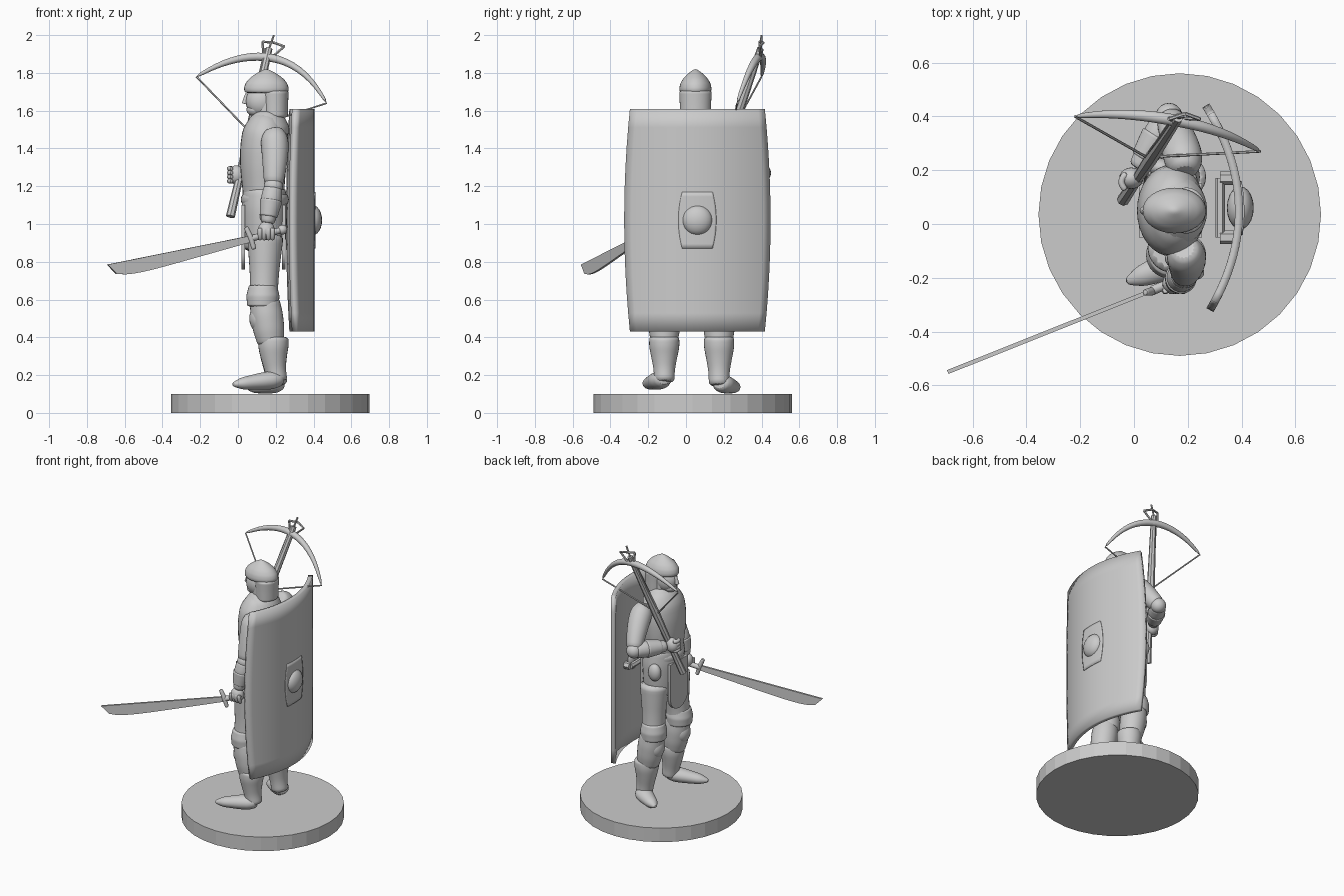
import bpy, bmesh, math
from mathutils import Vector, Matrix

if "Cube" in bpy.data.objects:
    bpy.data.objects.remove(bpy.data.objects["Cube"])

# Single colour
colour = (.6, .6, .6, 1)
grey = bpy.data.materials.new("plain grey")
grey.use_nodes = True
grey.diffuse_color = colour
grey.node_tree.nodes["Principled BSDF"].inputs["Base Color"].default_value = colour


def finish(name, bm, angle=40, rounded=False):
    bmesh.ops.recalc_face_normals(bm, faces=bm.faces)
    mesh = bpy.data.meshes.new(name)
    bm.to_mesh(mesh)
    bm.free()
    mesh.materials.append(grey)
    ob = bpy.data.objects.new(name, mesh)
    bpy.context.collection.objects.link(ob)
    if rounded:
        ob.modifiers.new("Smooth", "SUBSURF").levels = 1
    bpy.ops.object.select_all(action="DESELECT")
    ob.select_set(True)
    bpy.context.view_layer.objects.active = ob
    bpy.ops.object.shade_smooth_by_angle(angle=math.radians(angle))
    return ob


def skin(bm, rings):
    """Bridge successive rings of points and cap both ends."""
    rings = [[bm.verts.new(p) for p in ring] for ring in rings]
    for a, b in zip(rings, rings[1:]):
        for i in range(len(a)):
            bm.faces.new((a[i - 1], a[i], b[i], b[i - 1]))
    bm.faces.new(rings[0])
    bm.faces.new(rings[-1])


def bezier(points, t):
    points = [Vector(p) for p in points]
    while len(points) > 1:
        points = [a.lerp(b, t) for a, b in zip(points, points[1:])]
    return points[0]


def blend(values, t):
    """Read evenly spaced values at fraction t."""
    place = t * (len(values) - 1)
    i = min(int(place), len(values) - 2)
    return values[i] + (values[i + 1] - values[i]) * (place - i)


def sweep(name, path, radii, wide=1, sides=16, steps=10, rounded=True):
    """Oval sections along a curve; wide scales the sideways radius."""
    centres = [bezier(path, i / steps) for i in range(steps + 1)]
    chord = (centres[-1] - centres[0]).normalized()
    guide = Vector((1, 0, 0)) if abs(chord.z) > .8 else Vector((0, 0, 1))
    rings = []
    for i, centre in enumerate(centres):
        along = centres[min(i + 1, steps)] - centres[max(i - 1, 0)]
        side = along.cross(guide).normalized()
        up = side.cross(along).normalized()
        r = blend(radii, i / steps)
        turns = [math.tau * k / sides for k in range(sides)]
        rings.append([centre + r * (side * wide * math.cos(a) + up * math.sin(a)) for a in turns])
    bm = bmesh.new()
    skin(bm, rings)
    return finish(name, bm, rounded=rounded)


def upright(name, x, y, low, high, radii, wide=1, steps=10):
    return sweep(name, ((x, y, low), (x, y, high)), radii, wide, steps=steps)


def rod(name, start, end, thick):
    return sweep(name, (start, end), (thick, thick), sides=6, steps=1, rounded=False)


def ball(name, centre, size):
    bm = bmesh.new()
    place = Matrix.Translation(centre) @ Matrix.Diagonal((*size, 1))
    bmesh.ops.create_uvsphere(bm, u_segments=20, v_segments=12, radius=1, matrix=place)
    return finish(name, bm)


mid = .05

# Round base
bm = bmesh.new()
bmesh.ops.create_cone(bm, cap_ends=True, segments=32, radius1=.525, radius2=.525, depth=.1,
                      matrix=Matrix.Translation((.17, .035, mid)))
finish("base_disc", bm, angle=5)


# Curved shield with bowed sides
def curved_plate(name, half_width, bulge, half_height, offset, thickness):
    bm = bmesh.new()
    bmesh.ops.create_grid(bm, x_segments=20, y_segments=12, size=1)
    for v in bm.verts:
        across, height = v.co.x, v.co.y
        y = across * (half_width + bulge * (1 - height ** 2))
        v.co = (.39 + offset - .8 * y ** 2 - .02 * y, .06 + y, 1.02 + half_height * height)
    solid = finish(name, bm).modifiers.new("Thickness", "SOLIDIFY")
    solid.thickness = thickness
    solid.offset = 0


curved_plate("shield", .35, .03, .59, 0, .03)
curved_plate("boss_plate", .08, .02, .15, .016, .008)
ball("shield_boss", (.395, .06, 1.02), (mid, .08, .08))
upper_mount, lower_mount = (Vector((.32, y, 1.02)) for y in (.17, -mid))
rod("shield_grip", upper_mount, lower_mount, .018)
for name, mount in (("right_grip_mount", upper_mount), ("left_grip_mount", lower_mount)):
    rod(name, mount, mount + Vector((mid, 0, 0)), .025)

# Torso, neckcloth, belt and skirt
sweep("torso", ((.14, mid, 1.1), (.12, mid, 1.35), (.16, mid, 1.59)),
      (.11, .115, .125, .13, .125, .07), wide=1.35)
upright("neckcloth", .155, mid, 1.47, 1.6, (.12, .12, .1, .06), wide=1.15)
upright("neck", .155, mid, 1.5, 1.7, (.065, .065))
upright("belt", .142, mid, 1.1, 1.16, (.12, .13, .13, .12), wide=1.25)
upright("skirt", .14, mid, .85, 1.2, (.11, .12, .125, .115), wide=1.4)

# Hanging front and back panels with rounded hems
for name, x in (("front_panel", .028), ("back_panel", .242)):
    hem = [math.pi * i / 8 for i in range(9)]
    outline = [(.1, 1.1), *((.1 * math.cos(a), .85 - .09 * math.sin(a)) for a in hem), (-.1, 1.1)]
    bm = bmesh.new()
    skin(bm, [[(x + depth, mid + y, z) for y, z in outline] for depth in (-.01, .01)])
    finish(name, bm)
for name, x, y in (("left_pouch", .16, -.13), ("right_pouch", .1, .21)):
    ball(name, (x, y, 1.05), (.045, .035, .06))

# Head and pointed helmet
ball("face", (.125, mid, 1.65), (.085, .066, .085))
ball("jaw", (.09, mid, 1.605), (.045, .045, .035))
sweep("nose", ((.048, mid, 1.69), (.035, mid, 1.635)), (.01, .016))
upright("helmet", .15, mid, 1.69, 1.82, (.115, .122, .115, .095, .06, .01), wide=.72)
upright("neck_guard", .195, mid, 1.56, 1.71, (.07, .072, .075), wide=1.18)


# Legs and boots, mirrored about the hips with toes turned out
def leg(side, sign):
    y = .03 + .145 * sign
    sole = .12 - .01 * sign
    ankle = Vector((.21, y, sole + .03))
    sweep(side + "_thigh", ((.145, y - .03 * sign, .95), (.135, y, .55)), (.1, .09, .08, .075, .085))
    upright(side + "_thigh_cuff", .132, y, .56, .68, (.085, .09, .075))
    sweep(side + "_knee", ((.14, y, .6), (.175, y, .36)), (.08, .088, .085, .07))
    ball(side + "_knee_pad", (.105, y, .5), (.045, .06, .07))
    sweep(side + "_boot", ((.19, y, .41), (.18, y, .3), ankle), (.08, .083, .07, .057, .055))
    heel = Vector((.235, y, sole + mid))
    toe = Vector((.01 + .04 * sign, y + .1 * sign, sole + .02))
    sweep(side + "_foot", (heel, toe), (.035, .05, .047, .04, .033, .01), wide=1.2)


leg("left", -1)
leg("right", 1)


# Arms, each from its joints
def arm(side, shoulder, elbow, hand):
    shoulder, elbow, hand = Vector(shoulder), Vector(elbow), Vector(hand)
    outer = shoulder.lerp(elbow, .4) + Vector((.02, 0, .04))
    wrist = elbow.lerp(hand, .85)
    sweep(side + "_upper_arm", (shoulder, outer, elbow), (.045, .075, .073, .065, .05))
    ball(side + "_elbow", elbow, (mid, mid, mid))
    sweep(side + "_forearm", (elbow, wrist), (.05, .057, .047, .035))
    sweep(side + "_cuff", (elbow.lerp(hand, .3), elbow.lerp(hand, .7)), (.062, .055, .047))
    ball(side + "_hand", hand, (.045, .04, mid))
    return hand


left_hand = arm("left", (.185, -.09, 1.5), (.187, -.19, 1.2), (.15, -.22, .965))
right_hand = arm("right", (.19, .19, 1.5), (.13, .4, 1.27), (-.01, .17, 1.26))
for i in range(4):
    step = .022 * (i - 1.5)
    knuckle = left_hand + Vector((step, -.025, .015))
    tip = left_hand + Vector((step, -.01, -mid))
    sweep(f"left_finger_{i}", (knuckle, knuckle.lerp(tip, .5) - Vector((0, .02, 0)), tip), (.014, .012), steps=4)
    knuckle = right_hand + Vector((-.015, .02, step))
    tip = right_hand + Vector((-.02, -.045, step))
    sweep(f"right_finger_{i}", (knuckle, knuckle.lerp(tip, .5) - Vector((.04, 0, 0)), tip), (.014, .012), steps=4)

# Sword with a widening blade and rounded point
root, point = Vector((.06, -.25, .937)), Vector((-.692, -.55, .785))
upper, lower = [], []
for i in range(17):
    t = i / 16
    edge = root.lerp(point, t)
    upper.append(edge)
    lower.append(edge - Vector((0, 0, (.035 + .06 * t) * math.sqrt(1 - t ** 8))))
flat = Vector((-.003, .007, 0))
bm = bmesh.new()
skin(bm, [[p + flat * s for p in upper + lower[-2::-1]] for s in (-1, 1)])
finish("sword_blade", bm)
pommel = Vector((.235, -.18, .97))
sweep("sword_handle", (root - Vector((0, 0, .017)), pommel), (.018, .016))
ball("sword_pommel", pommel, [.026] * 3)
sweep("sword_guard", ((.04, -.255, .985), (.07, -.25, .93), (.085, -.245, .865)), (.012, .016, .012))

# Crossbow stock, bolt and trigger
butt, nose = Vector((-.04, .09, 1.04)), Vector((.165, .395, 1.93))
sweep("crossbow_stock", (butt, nose), (.024, .02, .026, .022, .018), sides=8, rounded=False)
latch = butt.lerp(nose, .52) - Vector((.02, 0, 0))
rod("crossbow_bolt", latch, nose - Vector((.02, 0, 0)), .006)
rod("crossbow_trigger", butt.lerp(nose, .45), butt.lerp(nose, .25) + Vector((.03, -.02, -.03)), .008)

# Bow arms, string and stirrup
left_tip, right_tip = (-.22, .4, 1.78), (.47, .27, 1.64)
sweep("crossbow_bow", (left_tip, (0, .43, 1.92), (.3, .38, 1.97), right_tip), (.008, .018, .023, .018, .008))
for name, tip in (("left_string", left_tip), ("right_string", right_tip)):
    rod(name, tip, latch, .005)
loop = [nose - Vector((.03, 0, .06)), (.13, .39, 1.965), (.19, .41, 1.96), (.245, .39, 1.94), nose - Vector((0, 0, .06))]
for i, (start, end) in enumerate(zip(loop, loop[1:])):
    rod(f"stirrup_{i}", start, end, .007)
rod("crossbow_tip", nose, (.19, .4, 2), .006)
